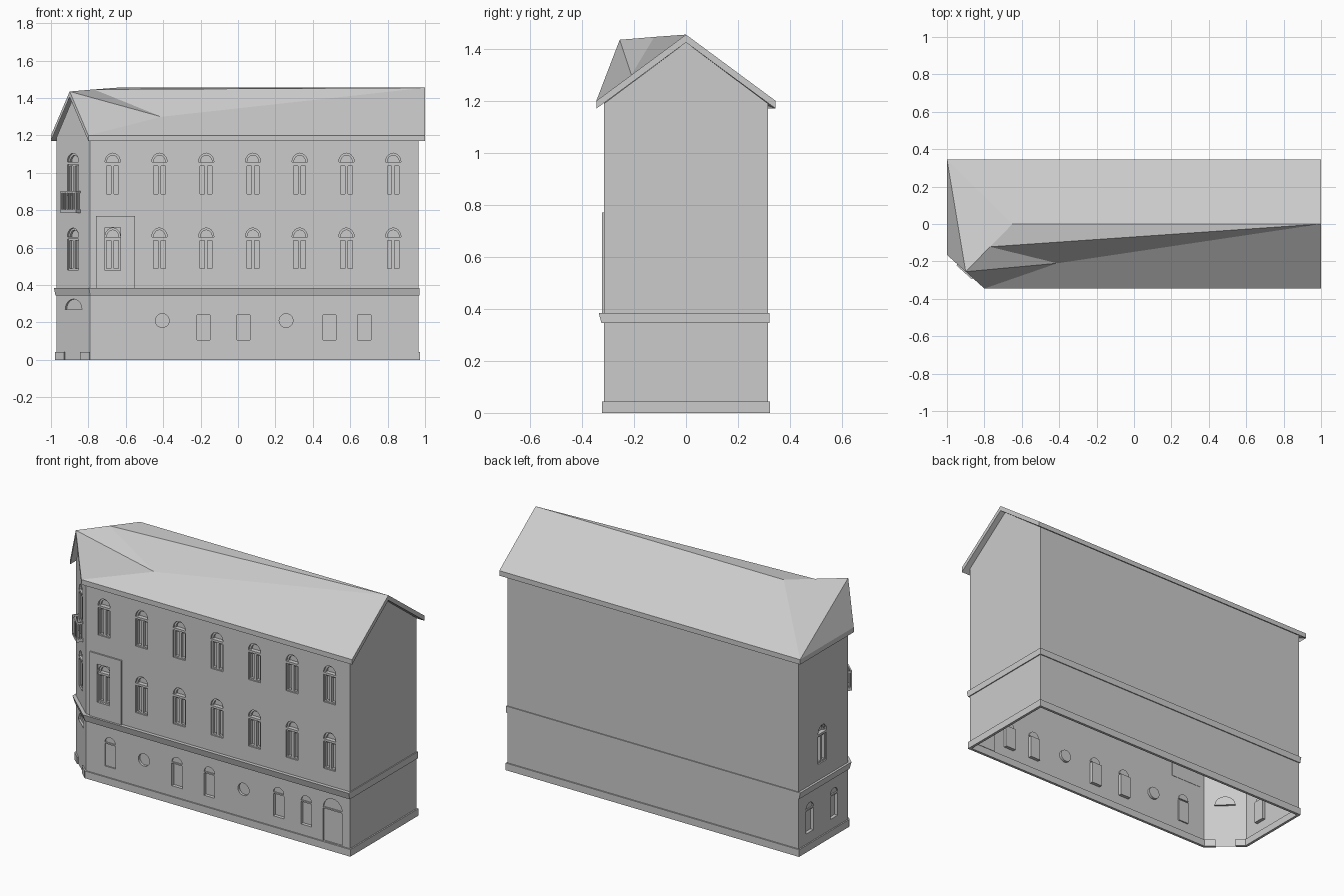
import bpy, bmesh, math
from mathutils import Vector, Matrix

if "Cube" in bpy.data.objects:
    bpy.data.objects.remove(bpy.data.objects["Cube"])

# Footprint, counter-clockwise: left, chamfer, front, right, back edges
PLAN = [Vector(p) for p in ((-.97, .315), (-.97, -.153), (-.79, -.315), (.965, -.315), (.965, .315))]
LEFT, CHAMFER, FRONT, RIGHT, BACK = range(5)
N = len(PLAN)


def edge(i):
    a, b = PLAN[i], PLAN[(i + 1) % N]
    u = (b - a).normalized()
    return a, u, Vector((u.y, -u.x)), (b - a).length


def wall_matrix(i):
    # local x runs along the wall, y is up, z points outward
    o, u, w, _ = edge(i)
    return Matrix(((u.x, 0, w.x, o.x), (u.y, 0, w.y, o.y), (0, 1, 0, 0), (0, 0, 0, 1)))


def finish(name, bm):
    me = bpy.data.meshes.new(name)
    bm.to_mesh(me)
    bm.free()
    ob = bpy.data.objects.new(name, me)
    bpy.context.collection.objects.link(ob)
    return ob


def box(bm, wall, u0, u1, v0, v1, w0, w1):
    m = wall_matrix(wall) @ Matrix.Translation(((u0 + u1) / 2, (v0 + v1) / 2, (w0 + w1) / 2))
    m = m @ Matrix.Diagonal((u1 - u0, v1 - v0, w1 - w0, 1))
    bmesh.ops.create_cube(bm, size=1, matrix=m)


def rect(u, hw, z0, z1):
    return [(u - hw, z0), (u + hw, z0), (u + hw, z1), (u - hw, z1)]


def arc(u, z, r, h, a=math.pi, n=10):
    return [(u + r * math.cos(a * k / n), z + h * math.sin(a * k / n)) for k in range(n + 1)]


def circle(u, z, r):
    return arc(u, z, r, r, 2 * math.pi, 20)[:-1]


openings = {i: [] for i in range(N)}
frames = bmesh.new()


def tall_window(wall, u, z):
    # arched upper-floor window: rectangular recess, lunette and two casements
    openings[wall] += [(rect(u, .04, z, z + .165), .025), (arc(u, z + .178, .041, .047), .025)]
    for s in (-1, 1):
        c = u + s * .02
        for e in (-.016, .016):
            box(frames, wall, c + e - .004, c + e + .004, z, z + .165, -.025, -.008)
        for v in (z, z + .157):
            box(frames, wall, c - .012, c + .012, v, v + .008, -.025, -.008)
    # lunette frame
    m = wall_matrix(wall)
    outer, inner = arc(u, z + .178, .041, .047), arc(u, z + .178, .031, .036)
    vo = [frames.verts.new(m @ Vector((*p, -.012))) for p in outer]
    vi = [frames.verts.new(m @ Vector((*p, -.012))) for p in inner]
    vb = [frames.verts.new(m @ Vector((*p, -.025))) for p in inner]
    for k in range(len(vo) - 1):
        frames.faces.new((vo[k], vo[k + 1], vi[k + 1], vi[k]))
        frames.faces.new((vi[k], vi[k + 1], vb[k + 1], vb[k]))


def low_window(wall, u, hw=.035, z0=.105, z1=.24, depth=.02):
    openings[wall] += [(rect(u, hw, z0, z1), depth), (arc(u, z1 + .008, hw, hw), .008)]


# Front windows: two rows of seven, then ground-floor openings
for k in range(7):
    for z in (.48, .88):
        tall_window(FRONT, -.67 + .25 * k + .79, z)
for x, d in ((-.63, .008), (-.185, .02), (.03, .02), (.49, .02), (.675, .02)):
    low_window(FRONT, x + .79, depth=d)
for x in (-.405, .257):
    openings[FRONT].append((circle(x + .79, .21, .037), .015))
low_window(FRONT, .85 + .79, .063, .045, .24, .008)

# Chamfer and left side openings
for z in (.48, .88):
    tall_window(CHAMFER, .118, z)
openings[CHAMFER].append((arc(.122, .27, .06, .055), .012))
tall_window(LEFT, .225, .48)
for u in (.105, .335):
    low_window(LEFT, u)
finish("window_frames", frames)

# Walls with recessed pockets for the openings
names = ["left_wall", "corner_wall", "front_wall", "right_wall", "back_wall"]
for i, name in enumerate(names):
    bm = bmesh.new()
    L = edge(i)[3]
    outline = [(0, 0), (L, 0), (L, 1.19)]
    if i == CHAMFER:
        outline.append((L / 2, 1.405))
    if i == RIGHT:
        outline.append((L / 2, 1.425))
    outline.append((0, 1.19))
    edges, pockets = [], []
    for pts, depth in [(outline, 0)] + openings[i]:
        vs = [bm.verts.new((*p, 0)) for p in pts]
        edges += [bm.edges.new((vs[k - 1], vs[k])) for k in range(len(vs))]
        if depth:
            pockets.append((vs, depth))
    bmesh.ops.triangle_fill(bm, use_beauty=True, edges=edges, normal=(0, 0, 1))
    for vs, depth in pockets:
        back = [bm.verts.new(v.co - Vector((0, 0, depth))) for v in vs]
        for k in range(len(vs)):
            bm.faces.new((vs[k - 1], vs[k], back[k], back[k - 1]))
        bm.faces.new(back)
    bm.transform(wall_matrix(i))
    finish(name, bm)


def offset_loop(offs):
    pts = []
    for j in range(N):
        n1, n2 = edge(j - 1 if j else N - 1)[2], edge(j)[2]
        c1, c2 = n1.dot(PLAN[j]) + offs[j - 1], n2.dot(PLAN[j]) + offs[j]
        pts.append(Matrix((n1, n2)).inverted() @ Vector((c1, c2)))
    return pts


# Flared string course above the ground floor
bm = bmesh.new()
loops = [(PLAN, .345), (offset_loop((.006, .008, .01, .006, .006)), .345),
         (offset_loop((.014, .02, .021, .006, .006)), .385), (PLAN, .385)]
rings = [[bm.verts.new((p.x, p.y, z)) for p in pts] for pts, z in loops]
for a, b in zip(rings, rings[1:]):
    for j in range(N):
        bm.faces.new((a[j - 1], a[j], b[j], b[j - 1]))
finish("string_course", bm)

# Plinth, interrupted at the corner doorway
bm = bmesh.new()
for i in range(N):
    L = edge(i)[3]
    spans = [(-.003, .061), (.176, L + .003)] if i == CHAMFER else [(-.008 * (i != FRONT), L + .008 * (i != LEFT))]
    for a, b in spans:
        box(bm, i, a, b, 0, .043, -.008, .008)
finish("plinth", bm)

# Slightly raised wall panel round the first front window
bm = bmesh.new()
for u0, u1, v0, v1 in ((.03, .079, .385, .72), (.161, .24, .385, .72), (.079, .161, .385, .479), (.03, .24, .708, .77)):
    box(bm, FRONT, u0, u1, v0, v1, -.002, .009)
finish("raised_panel", bm)

# Corner balcony
bm = bmesh.new()
u0, u1, d = .06, .172, .037
box(bm, CHAMFER, u0, u1, .785, .803, 0, d)
box(bm, CHAMFER, u0, u1, .892, .903, d - .008, d)
for a in (u0, u1 - .008):
    box(bm, CHAMFER, a, a + .008, .892, .903, 0, d)
    box(bm, CHAMFER, a, a + .008, .8, .895, d - .008, d)
    for w in (.006, .018):
        box(bm, CHAMFER, a + .001, a + .007, .8, .895, w, w + .006)
for k in range(7):
    c = u0 + .018 + k * (u1 - u0 - .036) / 6
    box(bm, CHAMFER, c - .003, c + .003, .8, .895, d - .007, d - .001)
finish("balcony", bm)

# Roof slab: ridge, hip on the left and a gable over the chamfered corner
bm = bmesh.new()
P = {k: bm.verts.new(v) for k, v in dict(
    back_r=(1, .345, 1.2), back_l=(-1, .345, 1.2), left=(-1, -.165, 1.2), front_l=(-.8, -.345, 1.2),
    front_r=(1, -.345, 1.2), ridge_r=(1, 0, 1.455), ridge_l=(-.65, 0, 1.455),
    mid=(-.77, -.122, 1.446), peak=(-.9, -.255, 1.435), valley=(-.41, -.21, 1.3)).items()}
for f in ("back_r ridge_r ridge_l back_l", "back_l peak left", "back_l ridge_l mid peak",
          "ridge_r mid ridge_l", "ridge_r valley mid", "ridge_r front_r valley",
          "valley front_r front_l", "valley front_l peak", "valley peak mid"):
    bm.faces.new([P[k] for k in f.split()])
bmesh.ops.recalc_face_normals(bm, faces=bm.faces)
new = bmesh.ops.extrude_face_region(bm, geom=bm.faces[:], use_keep_orig=True)["geom"]
bmesh.ops.translate(bm, verts=[g for g in new if isinstance(g, bmesh.types.BMVert)], vec=(0, 0, -.03))
bmesh.ops.recalc_face_normals(bm, faces=bm.faces)
finish("roof", bm)
